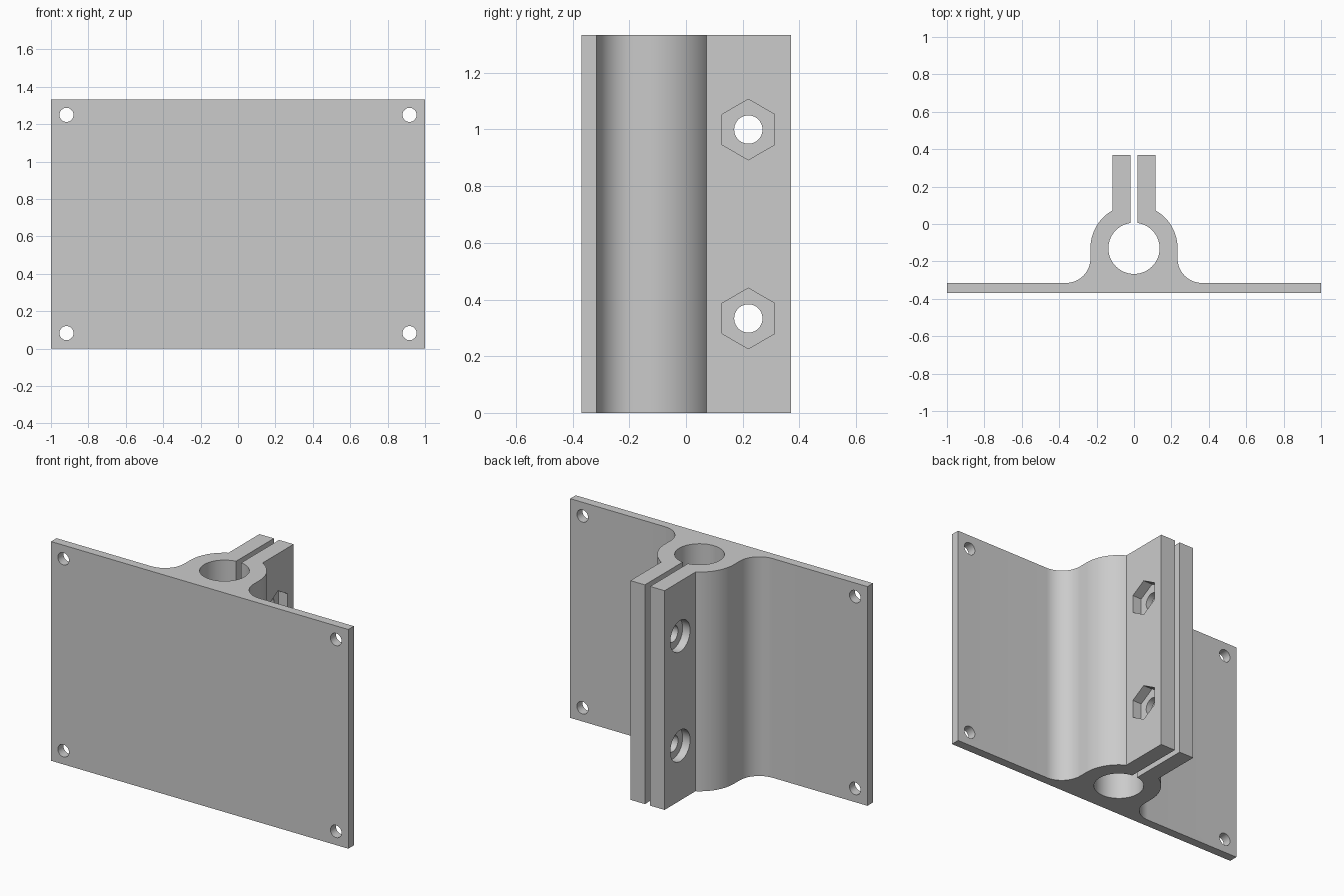
import bpy, bmesh
from math import sin, cos, pi, asin, acos
from mathutils import Vector

if "Cube" in bpy.data.objects:
    bpy.data.objects.remove(bpy.data.objects["Cube"])

HEIGHT = 1.333
FRONT, PLATE_BACK, BACK = -0.368, -0.315, 0.37
BORE_Y, BORE_R, OUTER_R = -0.13, 0.137, 0.233
SLIT, FLANGE = 0.0175, 0.115
FILLET = 0.13

grey = bpy.data.materials.new("plain_grey")
grey.use_nodes = True
colour = (0.6, 0.6, 0.6, 1)
grey.diffuse_color = colour
grey.node_tree.nodes["Principled BSDF"].inputs["Base Color"].default_value = colour


def arc(cx, cy, r, start, end, steps):
    return [(cx + r * cos(start + (end - start) * i / steps),
             cy + r * sin(start + (end - start) * i / steps)) for i in range(steps + 1)]


def extrude_object(name, points, offset):
    """Close the points into a face and extrude it into a solid."""
    bm = bmesh.new()
    face = bm.faces.new([bm.verts.new(p) for p in points])
    moved = bmesh.ops.extrude_face_region(bm, geom=[face])["geom"]
    bmesh.ops.translate(bm, vec=offset,
                        verts=[v for v in moved if isinstance(v, bmesh.types.BMVert)])
    bmesh.ops.recalc_face_normals(bm, faces=bm.faces)
    mesh = bpy.data.meshes.new(name)
    bm.to_mesh(mesh)
    bm.free()
    mesh.materials.append(grey)
    obj = bpy.data.objects.new(name, mesh)
    bpy.context.collection.objects.link(obj)
    return obj


# Half of the clamp profile, from the plate's outer edge round to the bore
half = [(1, FRONT), (1, PLATE_BACK)]
half += arc(OUTER_R + FILLET, PLATE_BACK + FILLET, FILLET, -pi / 2, -pi, 16)
half += arc(0, BORE_Y, OUTER_R, 0, acos(FLANGE / OUTER_R), 20)
half += [(FLANGE, BACK), (SLIT, BACK)]
half += arc(0, BORE_Y, BORE_R, pi / 2 - asin(SLIT / BORE_R), -pi / 2, 32)

# Mirror it; the bore's lowest point is shared
profile = half + [(-x, y) for x, y in reversed(half[:-1])]
bracket = extrude_object("clamp_bracket", [(x, y, 0) for x, y in profile],
                         Vector((0, 0, HEIGHT)))

cutters = []


def hole(name, centre, direction, radius, sides=40):
    """Prism cutter, along x or y, with one corner pointing up."""
    side = Vector((0, 0, 1)).cross(direction).normalized()
    ring = [Vector(centre) + radius * (side * sin(2 * pi * i / sides)
            + Vector((0, 0, 1)) * cos(2 * pi * i / sides)) for i in range(sides)]
    cutters.append(extrude_object(name, ring, Vector(direction)))


# Mounting holes in the plate corners
for x in (-0.917, 0.917):
    for z in (0.083, HEIGHT - 0.083):
        hole("mounting_hole", (x, FRONT - 0.1, z), (0, 0.3, 0), 0.0375)

# Clamp bolts: through hole, nut pocket on one flange, head recess on the other
for z in (HEIGHT / 4, HEIGHT * 3 / 4):
    hole("bolt_hole", (-0.3, 0.22, z), (0.6, 0, 0), 0.05)
    hole("nut_pocket", (FLANGE - 0.06, 0.22, z), (0.2, 0, 0), 0.107, 6)
    hole("head_recess", (0.05 - FLANGE, 0.22, z), (-0.2, 0, 0), 0.095)

bpy.ops.object.select_all(action="DESELECT")
bpy.context.view_layer.objects.active = bracket
bracket.select_set(True)
for cutter in cutters:
    cutter.hide_render = True
    cut = bracket.modifiers.new("cut", "BOOLEAN")
    cut.operation = "DIFFERENCE"
    cut.solver = "EXACT"
    cut.object = cutter
    bpy.ops.object.modifier_apply(modifier=cut.name)
for cutter in cutters:
    bpy.data.objects.remove(cutter)

bpy.ops.object.shade_smooth_by_angle(angle=pi / 6)
